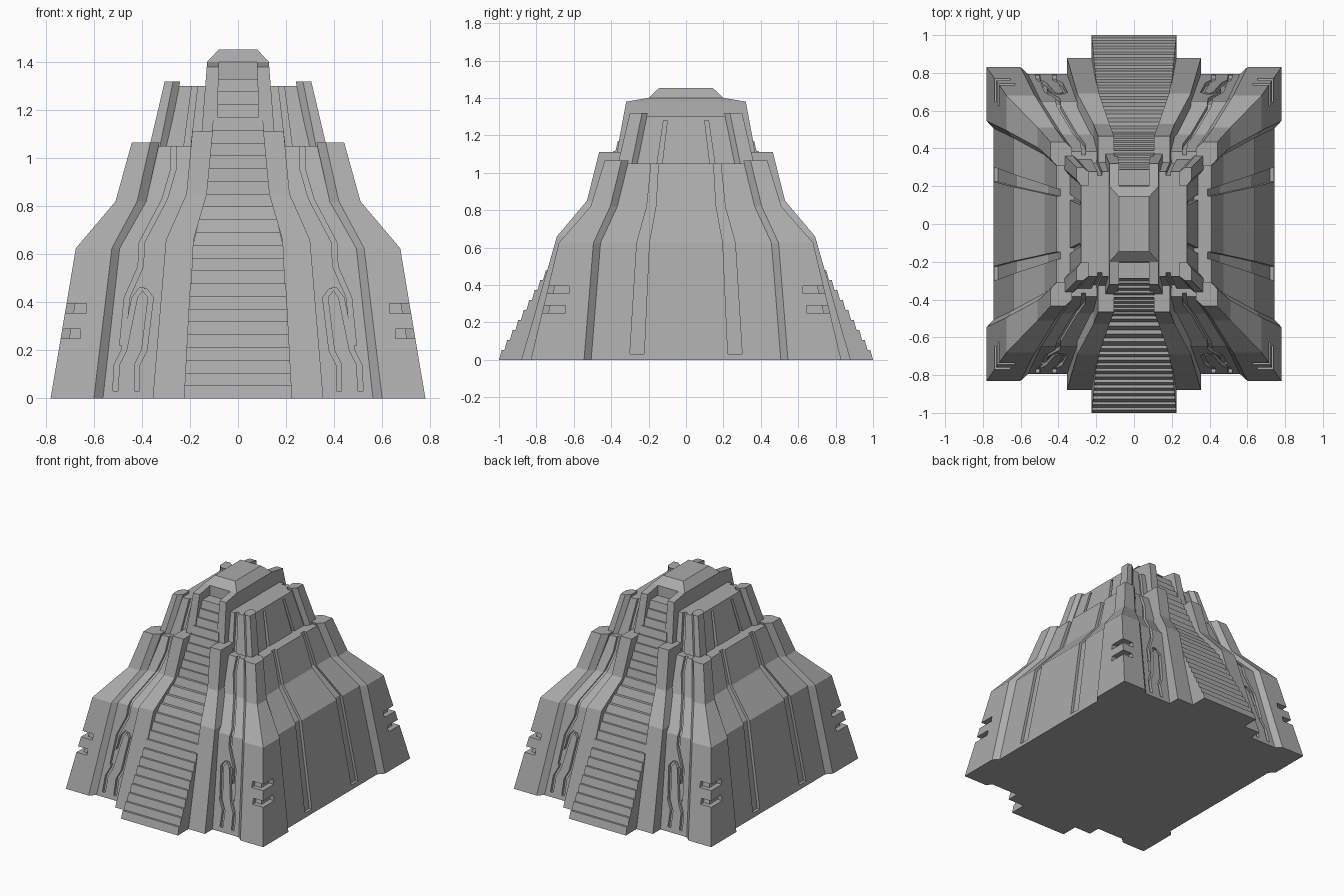
import bpy, bmesh

if "Cube" in bpy.data.objects:
    bpy.data.objects.remove(bpy.data.objects["Cube"])

SIGNS = [(1, 1), (1, -1), (-1, 1), (-1, -1)]
stone = bpy.data.materials.new("stone")
stone.diffuse_color = (.41, .41, .41, 1)
stone.use_nodes = True
stone.node_tree.nodes["Principled BSDF"].inputs["Base Color"].default_value = stone.diffuse_color


def interp(table, z, k=1):
    """Linear lookup of column k in rows that start with z."""
    for a, b in zip(table, table[1:]):
        if z <= b[0]:
            t = (z - a[0]) / (b[0] - a[0])
            return a[k] + (b[k] - a[k]) * t
    return table[-1][k]


def loft(bm, rings):
    """Skin closed rings of equal length and cap both ends."""
    loops = [[bm.verts.new(p) for p in r] for r in rings]
    n = len(loops[0])
    faces = [bm.faces.new(loops[0][::-1]), bm.faces.new(loops[-1])]
    for a, b in zip(loops, loops[1:]):
        for i in range(n):
            faces.append(bm.faces.new((a[i], a[(i + 1) % n], b[(i + 1) % n], b[i])))
    bmesh.ops.recalc_face_normals(bm, faces=faces)


def make(name, parts):
    bm = bmesh.new()
    for rings in parts:
        loft(bm, rings)
    me = bpy.data.meshes.new(name)
    bm.to_mesh(me)
    bm.free()
    me.materials.append(stone)
    ob = bpy.data.objects.new(name, me)
    bpy.context.collection.objects.link(ob)
    return ob


def rect(x, y, z):
    return [(-x, -y, z), (x, -y, z), (x, y, z), (-x, y, z)]


def mirrored(rings, signs=SIGNS):
    return [[[(x * sx, y * sy, z) for x, y, z in r] for r in rings] for sx, sy in signs]


def carve(ob, parts):
    cutter = make("cutter", parts)
    cutter.hide_render = True
    m = ob.modifiers.new("carve", 'BOOLEAN')
    m.operation, m.solver, m.object, m.use_self = 'DIFFERENCE', 'EXACT', cutter, True
    dg = bpy.context.evaluated_depsgraph_get()
    me = bpy.data.meshes.new_from_object(ob.evaluated_get(dg))
    ob.modifiers.clear()
    ob.data = me
    bpy.data.objects.remove(cutter)


def groove(path, wall, k, depth=0.02):
    """Channel following path rows (z, centre, half width) on a battered wall."""
    zs = {p[0] for p in path}
    zs |= {w[0] for w in wall if path[0][0] < w[0] < path[-1][0]}
    rings = []
    for z in sorted(zs):
        c, h, d = interp(path, z, 1), interp(path, z, 2), interp(wall, z, k)
        r = [(c - h, d - depth), (c + h, d - depth), (c + h, d + 0.04), (c - h, d + 0.04)]
        rings.append([(v, u, z) if k == 1 else (u, v, z) for u, v in r])
    return mirrored(rings)


def corner_ring(z, X, Y, cx, cy, c, r):
    return [(X, cy, z), (X, Y, z), (cx, Y, z), (cx - c, Y - r, z),
            (cx - c, cy - c, z), (X - r, cy - c, z)]


# Tier walls: z, half width, half depth
low_wall = [(0, .745, .795), (.625, .64, .65), (.82, .475, .475), (1.05, .41, .385)]
top_wall = [(1.0, .35, .355), (1.3, .28, .277)]
lower = make("lower_tier", [[rect(x, y, z) for z, x, y in low_wall]])
upper = make("upper_tier", [[rect(x, y, z) for z, x, y in top_wall]])

# Grooves on the side walls, and the arches with rising stems on front and back
side = [(.03, .262, .038), (.625, .23, .033), (.82, .185, .024), (1.1, .163, .018)]
w = .011
outer_leg = [(.03, .51, w), (.14, .505, w), (.2, .475, w), (.42, .43, w), (.46, .40, w)]
inner_leg = [(.03, .42, w), (.14, .42, w), (.2, .39, w), (.42, .363, w), (.455, .39, w)]
stem = [(.22, .482, w), (.42, .462, w), (.55, .405, w), (.65, .40, w), (.83, .305, w), (.95, .27, w), (1.1, .265, w)]
cuts = groove(side, low_wall, 1)
for path in (outer_leg, inner_leg, stem):
    cuts += groove(path, low_wall, 2)
carve(lower, cuts)
carve(upper, groove([(1.02, .145, .014), (1.28, .11, .01)], top_wall, 1)
      + groove([(1.02, .215, .014), (1.32, .178, .012)], top_wall, 2))

# Protruding corner buttresses: z, X, Y, inner x, inner y
low_corner = [(0, .78, .83, .60, .545), (.625, .675, .68, .525, .495),
              (.82, .51, .51, .42, .405), (1.065, .442, .435, .365, .345)]
top_corner = [(1.0, .38, .375, .335, .30), (1.32, .305, .30, .27, .235)]
corners = make("lower_corners", mirrored([corner_ring(*p, .038, .035) for p in low_corner]))
make("upper_corners", mirrored([corner_ring(*p, .03, .024) for p in top_corner]))

# L-shaped notches wrapped around the lower corners
notches = []
for z, x0, y0 in ((.25, .655, .645), (.355, .63, .625)):
    X, Y = interp(low_corner, z + .04, 1) - .04, interp(low_corner, z + .04, 2) - .04
    plan = [(X, y0), (.9, y0), (.9, .95), (x0, .95), (x0, Y), (X, Y)]
    notches += mirrored([[(x, y, h) for x, y in plan] for h in (z, z + .04)])
carve(corners, notches)

# Stair side walls: z, inner x, outer x, front y
low_rail = [(0, .215, .355, .88), (.66, .185, .30, .69), (.85, .13, .215, .53), (1.11, .105, .19, .465)]
make("lower_stair_walls", mirrored(
    [[(xi, .2, z), (xo, .2, z), (xo, y, z), (xi, y, z)] for z, xi, xo, y in low_rail]))
top_rail = [(1.0, .09, .16, .39), (1.38, .08, .13, .32), (1.4, .08, .13, .2)]
make("upper_stair_walls", mirrored(
    [[(xi, -y, z), (xo, -y, z), (xo, y, z), (xi, y, z)] for z, xi, xo, y in top_rail],
    [(1, 1), (-1, 1)]))

# Front and back stairs as one stepped loft: z, half width, half depth
run = [(0, .225, 1.0), (.38, .205, .79), (.63, .19, .65), (.83, .14, .495),
       (1.1, .11, .385), (1.33, .086, .275)]
steps, rings = 25, []
for i in range(steps):
    za, zb = 1.33 * i / steps, 1.33 * (i + 1) / steps
    ya, yb = interp(run, za, 2), interp(run, zb, 2)
    rings.append(rect(interp(run, za), ya, za))
    rings.append(rect(interp(run, zb), ya - .5 * (ya - yb), zb))
make("stairs", [rings])

# Capstone
make("capstone", [[rect(.09, .21, 1.2), rect(.09, .2, 1.4), rect(.13, .2, 1.4), rect(.08, .145, 1.452)]])
